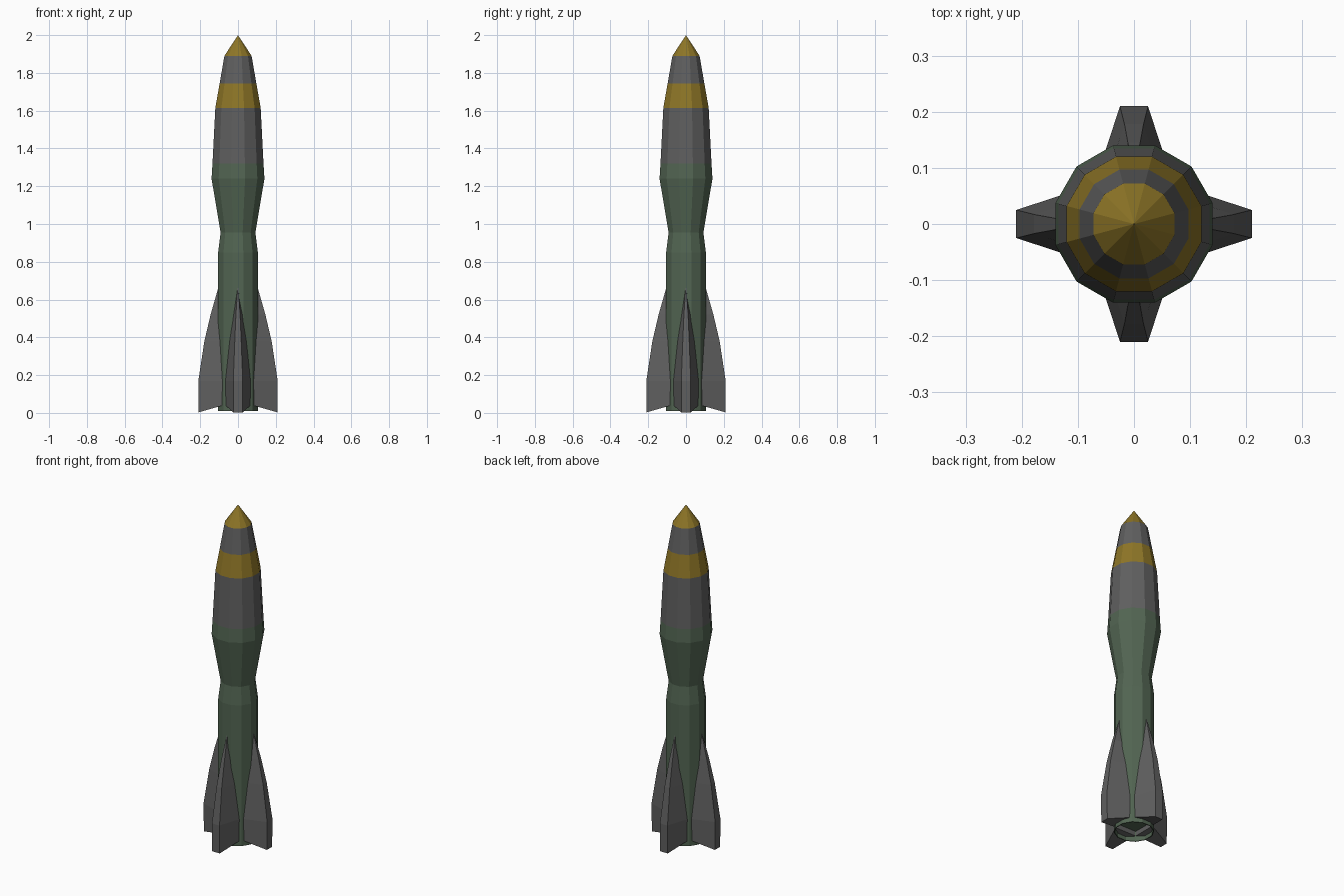
import bpy, bmesh, math

if "Cube" in bpy.data.objects:
    bpy.data.objects.remove(bpy.data.objects["Cube"])

def mat(name, c):
    m = bpy.data.materials.new(name)
    m.diffuse_color = (*c, 1)
    m.use_nodes = True
    m.node_tree.nodes["Principled BSDF"].inputs["Base Color"].default_value = m.diffuse_color
    return m

green = mat("olive green", (0.085, 0.13, 0.085))
grey = mat("dark grey", (0.115, 0.115, 0.115))
yellow = mat("dull yellow", (0.27, 0.18, 0.02))

def finish(bm, name, mats):
    bmesh.ops.recalc_face_normals(bm, faces=bm.faces)
    me = bpy.data.meshes.new(name)
    bm.to_mesh(me)
    bm.free()
    for m in mats:
        me.materials.append(m)
    ob = bpy.data.objects.new(name, me)
    bpy.context.collection.objects.link(ob)
    return ob

# Body: 12-sided lathe, flat sides facing the axes; (flat radius, z, colour of band above)
SIDES = 12
profile = [(0.105, 0.01, 0), (0.105, 0.85, 0), (0.092, 0.955, 0), (0.14, 1.24, 0),
           (0.135, 1.32, 1), (0.12, 1.615, 2), (0.097, 1.745, 1), (0.072, 1.89, 2)]
bm = bmesh.new()

def ring(r, z):
    R = r / math.cos(math.pi / SIDES)
    return [bm.verts.new((R * math.cos((i + .5) * math.tau / SIDES),
                          R * math.sin((i + .5) * math.tau / SIDES), z)) for i in range(SIDES)]

rings = [ring(r, z) for r, z, _ in profile]
for k in range(len(rings) - 1):
    a, b = rings[k], rings[k + 1]
    for i in range(SIDES):
        j = (i + 1) % SIDES
        bm.faces.new((a[i], a[j], b[j], b[i])).material_index = profile[k][2]
# pointed tip
tip = bm.verts.new((0, 0, 2.0))
for i in range(SIDES):
    bm.faces.new((rings[-1][i], rings[-1][(i + 1) % SIDES], tip)).material_index = 2
# shallow recess in the tail
rim, deep = ring(0.1, 0.01), ring(0.1, 0.07)
for a, b in ((rings[0], rim), (rim, deep)):
    for i in range(SIDES):
        j = (i + 1) % SIDES
        bm.faces.new((a[i], a[j], b[j], b[i]))
bm.faces.new(deep)
finish(bm, "rocket_body", (green, grey, yellow))

# Fins: lofted trapezoid sections (z inner, z outer, outer radius, inner half width, outer half width)
sections = [(0.042, 0.003, 0.208, 0.068, 0.025), (0.17, 0.17, 0.21, 0.07, 0.025),
            (0.38, 0.38, 0.178, 0.052, 0.017), (0.52, 0.52, 0.145, 0.033, 0.011),
            (0.66, 0.66, 0.105, 0.004, 0.002)]
INNER = 0.072
for n, name in enumerate(("right_fin", "back_fin", "left_fin", "front_fin")):
    c, s = round(math.cos(n * math.pi / 2)), round(math.sin(n * math.pi / 2))
    bm = bmesh.new()
    loops = []
    for zi, zo, r, wi, wo in sections:
        pts = [(INNER, -wi, zi), (r, -wo, zo), (r, wo, zo), (INNER, wi, zi)]
        loops.append([bm.verts.new((x * c - y * s, x * s + y * c, z)) for x, y, z in pts])
    for a, b in zip(loops, loops[1:]):
        for i in range(4):
            j = (i + 1) % 4
            bm.faces.new((a[i], a[j], b[j], b[i]))
    bm.faces.new(loops[0])
    bm.faces.new(loops[-1])
    finish(bm, name, (grey,))
